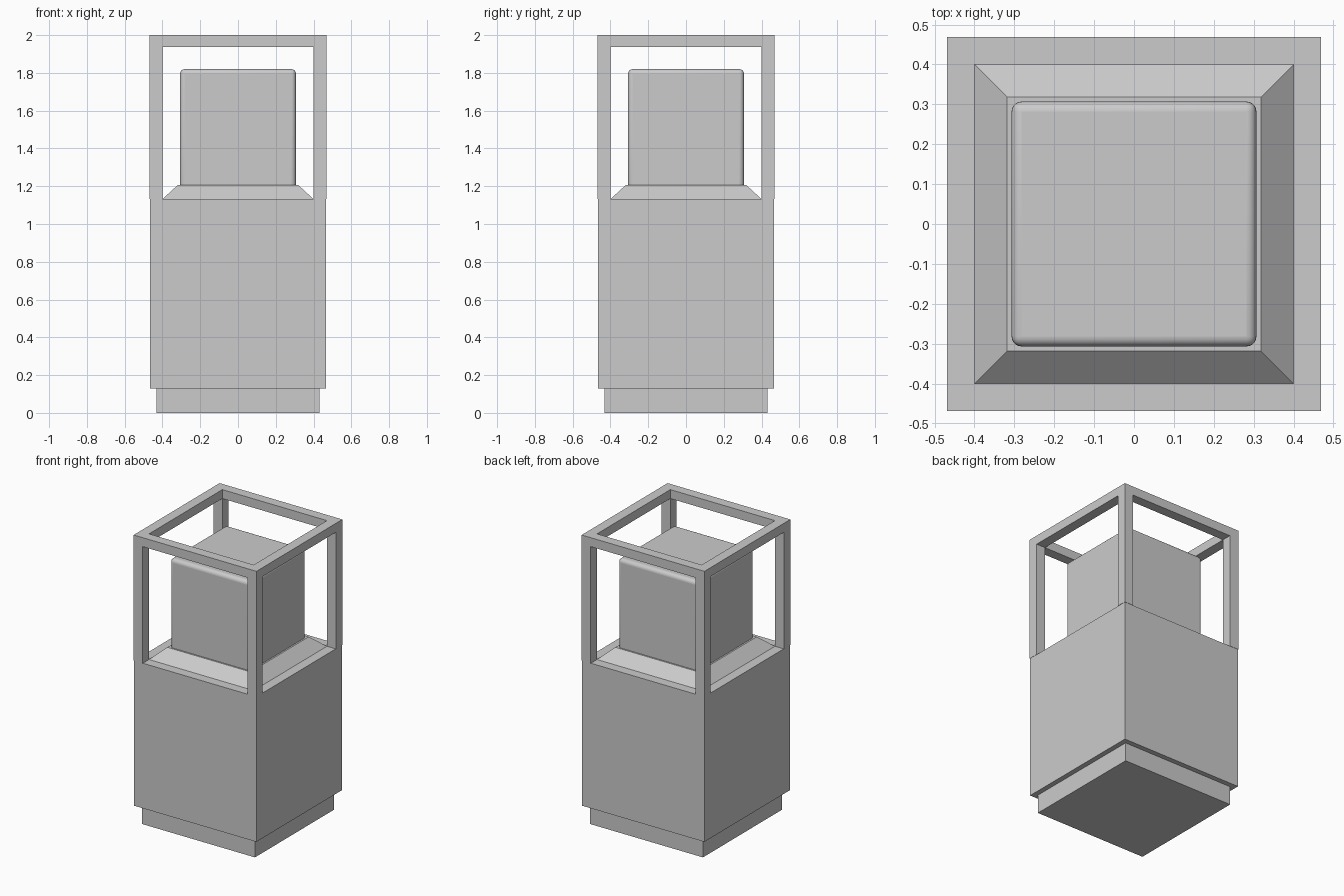
import bpy, bmesh

if "Cube" in bpy.data.objects:
    bpy.data.objects.remove(bpy.data.objects["Cube"])

grey = bpy.data.materials.new("plain grey")
grey.diffuse_color = (0.6, 0.6, 0.6, 1)
grey.use_nodes = True
grey.node_tree.nodes["Principled BSDF"].inputs["Base Color"].default_value = grey.diffuse_color


def tapered_box(name, bottom, top, z0, z1):
    """Square block with half-widths bottom and top."""
    bm = bmesh.new()
    bmesh.ops.create_cube(bm, size=2)
    for v in bm.verts:
        half = top if v.co.z > 0 else bottom
        v.co = (v.co.x * half, v.co.y * half, z1 if v.co.z > 0 else z0)
    mesh = bpy.data.meshes.new(name)
    bm.to_mesh(mesh)
    bm.free()
    mesh.materials.append(grey)
    obj = bpy.data.objects.new(name, mesh)
    bpy.context.collection.objects.link(obj)
    return obj


# Pedestal: recessed plinth, main body, sloped collar
tapered_box("plinth", 0.432, 0.432, 0, 0.13)
tapered_box("body", 0.467, 0.467, 0.13, 1.132)
tapered_box("sloped_collar", 0.4, 0.318, 1.132, 1.207)

# Rounded cube sitting on the collar (its lower rounding is sunk in)
cube = tapered_box("rounded_cube", 0.307, 0.307, 1.17, 1.82)
bev = cube.modifiers.new("rounding", 'BEVEL')
bev.width = 0.025
bev.segments = 5
bpy.context.view_layer.objects.active = cube
cube.select_set(True)
bpy.ops.object.shade_smooth_by_angle()
cube.select_set(False)

# Open frame: one square ring on top of four corner posts, built as one shell
OUT, INN, Z0, Z1, Z2 = 0.469, 0.4, 1.132, 1.938, 2.0
bm = bmesh.new()


def quarter_turn(p, k):
    x, y, z = p
    for _ in range(k):
        x, y = -y, x
    return (x, y, z)


def face(points, k):
    bm.faces.new([bm.verts.new(quarter_turn(p, k)) for p in points])


for k in range(4):
    for y, flip in ((-OUT, 1), (-INN, -1)):
        # Top rail, outside and inside
        e = OUT if flip == 1 else INN
        face([(-e * flip, y, Z1), (e * flip, y, Z1), (e * flip, y, Z2), (-e * flip, y, Z2)], k)
    # Outer post faces either side of the opening
    for a, b in ((-OUT, -INN), (INN, OUT)):
        face([(a, -OUT, Z0), (b, -OUT, Z0), (b, -OUT, Z1), (a, -OUT, Z1)], k)
    # Post sides facing into the opening
    face([(-INN, -OUT, Z0), (-INN, -INN, Z0), (-INN, -INN, Z1), (-INN, -OUT, Z1)], k)
    face([(INN, -INN, Z0), (INN, -OUT, Z0), (INN, -OUT, Z1), (INN, -INN, Z1)], k)
    # Underside and top of the rail
    face([(-INN, -INN, Z1), (INN, -INN, Z1), (INN, -OUT, Z1), (-INN, -OUT, Z1)], k)
    face([(-OUT, -OUT, Z2), (OUT, -OUT, Z2), (INN, -INN, Z2), (-INN, -INN, Z2)], k)
    # Post foot
    face([(-OUT, -INN, Z0), (-INN, -INN, Z0), (-INN, -OUT, Z0), (-OUT, -OUT, Z0)], k)
bmesh.ops.remove_doubles(bm, verts=bm.verts, dist=0.0005)
bmesh.ops.recalc_face_normals(bm, faces=bm.faces)
mesh = bpy.data.meshes.new("open_frame")
bm.to_mesh(mesh)
bm.free()
mesh.materials.append(grey)
bpy.context.collection.objects.link(bpy.data.objects.new("open_frame", mesh))
